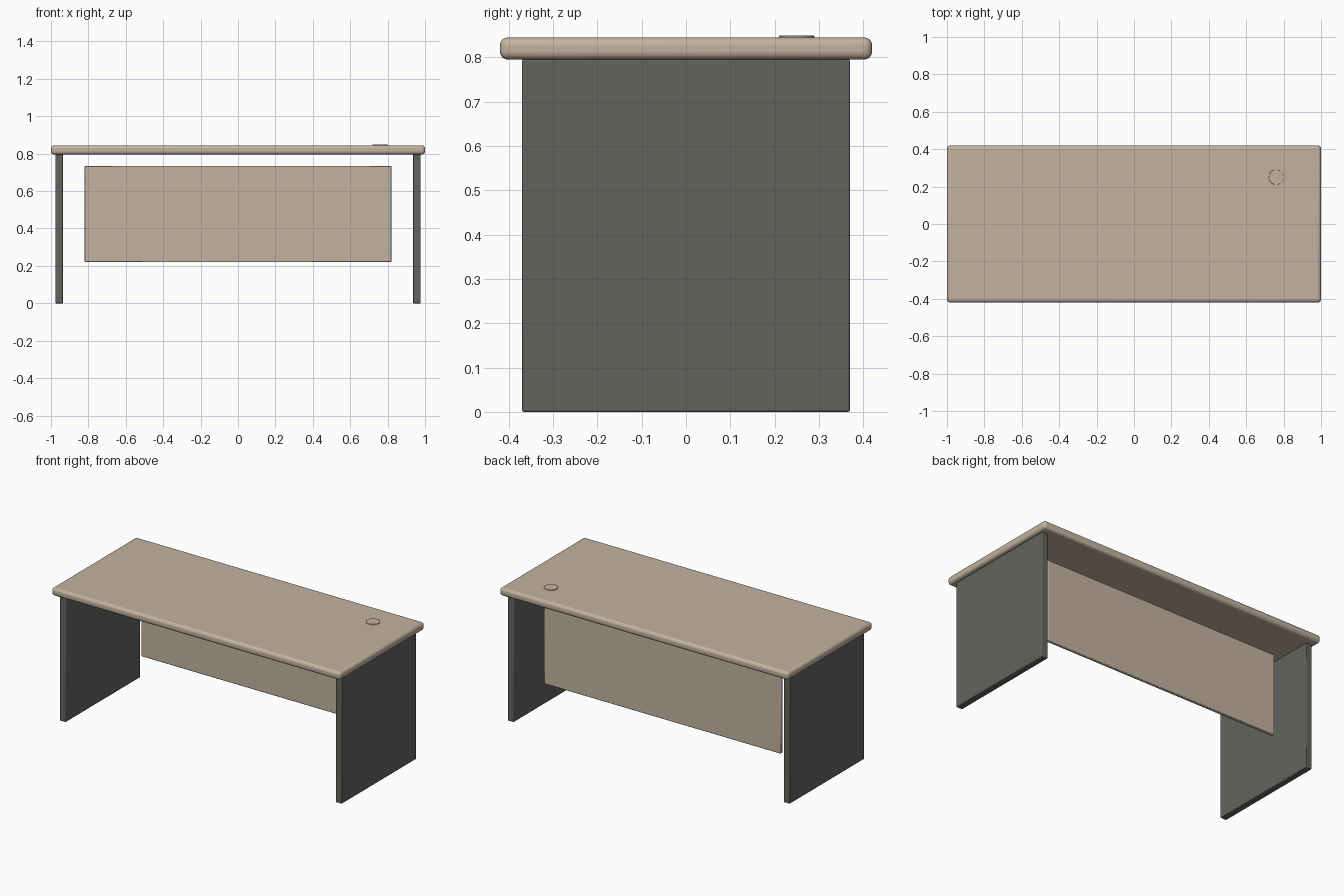
import bpy
import math

if "Cube" in bpy.data.objects:
    bpy.data.objects.remove(bpy.data.objects["Cube"])


def material(name, rgb):
    m = bpy.data.materials.new(name)
    m.diffuse_color = (*rgb, 1.0)
    m.use_nodes = True
    m.node_tree.nodes["Principled BSDF"].inputs["Base Color"].default_value = m.diffuse_color
    return m


wood = material("light_wood", (0.55, 0.45, 0.35))
grey = material("dark_grey", (0.123, 0.123, 0.112))


def finish(ob, name, mat, bevel, segments):
    ob.name = name
    ob.data.materials.append(mat)
    b = ob.modifiers.new("rounded_edges", 'BEVEL')
    b.width = bevel
    b.segments = segments
    b.limit_method = 'ANGLE'
    bpy.ops.object.shade_smooth_by_angle(angle=math.radians(35))


def slab(name, lo, hi, mat, bevel, segments=2):
    """Rounded box between two corners."""
    mid = [(a + b) / 2 for a, b in zip(lo, hi)]
    bpy.ops.mesh.primitive_cube_add(size=1, location=mid)
    ob = bpy.context.object
    ob.scale = [b - a for a, b in zip(lo, hi)]
    bpy.ops.object.transform_apply(location=False, rotation=False, scale=True)
    finish(ob, name, mat, bevel, segments)


# Desk top with softly rounded edges
slab("desk_top", (-1, -0.42, 0.795), (1, 0.42, 0.845), wood, 0.018, 4)

# Solid side panels acting as legs
for side, label in ((-1, "left"), (1, "right")):
    x0, x1 = sorted((side * 0.935, side * 0.977))
    slab(label + "_leg_panel", (x0, -0.37, 0), (x1, 0.37, 0.796), grey, 0.004)

# Modesty panel set in from the back edge
slab("modesty_panel", (-0.82, 0.215, 0.22), (0.82, 0.235, 0.735), wood, 0.004)

# Round cable cover at the back right
bpy.ops.mesh.primitive_cylinder_add(vertices=32, radius=0.04, depth=0.008,
                                    location=(0.76, 0.25, 0.845))
finish(bpy.context.object, "cable_cover", wood, 0.001, 1)
